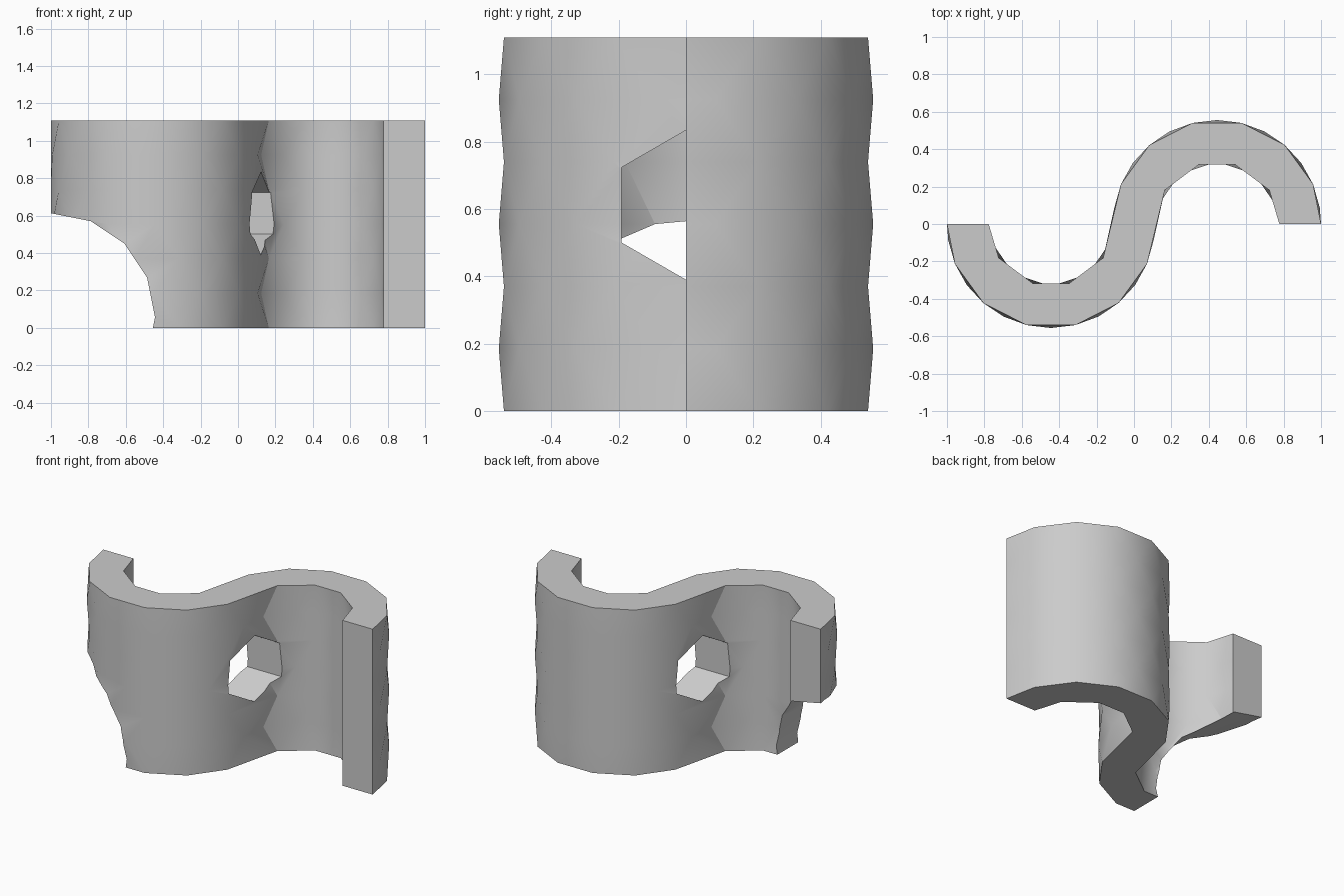
import bpy, bmesh
from math import sin, cos, pi, radians

if "Cube" in bpy.data.objects:
    bpy.data.objects.remove(bpy.data.objects["Cube"], do_unlink=True)

grey = bpy.data.materials.new("plain grey")
grey.use_nodes = True
grey.diffuse_color = (0.6, 0.6, 0.6, 1)
grey.node_tree.nodes["Principled BSDF"].inputs["Base Color"].default_value = (0.6, 0.6, 0.6, 1)

CENTRE, INNER, OUTER, HEIGHT, ROWS = 0.444, 0.333, 0.556, 1.11, 6


def finish(bm, name):
    bmesh.ops.recalc_face_normals(bm, faces=bm.faces[:])
    mesh = bpy.data.meshes.new(name)
    bm.to_mesh(mesh)
    bm.free()
    mesh.materials.append(grey)
    ob = bpy.data.objects.new(name, mesh)
    bpy.context.collection.objects.link(ob)
    return ob


def side_path(inner_angles, outer_angles):
    """One face of the S: inside of one bend, then outside of the other.
    Gives (distance along the path, x, y)."""
    path = []
    for a in map(radians, inner_angles):
        path.append((INNER * a, -CENTRE - INNER * cos(a), -INNER * sin(a)))
    for a in map(radians, outer_angles):
        path.append((INNER * pi + OUTER * a, CENTRE - OUTER * cos(a), OUTER * sin(a)))
    return path


def zip_rows(bm, low, high):
    """Triangulate between two rows of (distance, vertex)."""
    i = j = 0
    while i < len(low) - 1 or j < len(high) - 1:
        step_low = j == len(high) - 1 or (
            i < len(low) - 1 and low[i + 1][0] <= high[j + 1][0])
        if step_low:
            bm.faces.new((low[i][1], low[i + 1][1], high[j][1]))
            i += 1
        else:
            bm.faces.new((low[i][1], high[j + 1][1], high[j][1]))
            j += 1


# S-shaped wall with staggered rows of facets
even = side_path((0, 33, 73.5, 106.5, 147), (22.5, 49.5, 76.5, 103.5, 130.5, 157.5, 180))
odd = side_path((0, 16, 53, 90, 127, 164), (9, 36, 63, 90, 117, 144, 171, 180))
bm = bmesh.new()
sides = []
for turn in (1, -1):
    rows = []
    for k in range(ROWS + 1):
        z = HEIGHT * k / ROWS
        path = odd if k % 2 else even
        rows.append([(d, bm.verts.new((turn * x, turn * y, z))) for d, x, y in path])
    for low, high in zip(rows, rows[1:]):
        zip_rows(bm, low, high)
    sides.append([[v for d, v in row] for row in rows])
first, second = sides
for k in (0, ROWS):
    bm.faces.new(first[k] + second[k])
for a, b in ((first, second), (second, first)):
    bm.faces.new([row[-1] for row in a] + [row[0] for row in reversed(b)])
wall = finish(bm, "curved_wall")


def prism(name, outline, depth):
    """Closed prism from an outline moved along a depth vector."""
    bm = bmesh.new()
    face = bm.faces.new([bm.verts.new(p) for p in outline])
    moved = bmesh.ops.extrude_face_region(bm, geom=[face], use_keep_orig=True)["geom"]
    verts = [v for v in moved if isinstance(v, bmesh.types.BMVert)]
    bmesh.ops.translate(bm, verts=verts, vec=depth)
    ob = finish(bm, name)
    ob.hide_render = True
    return ob


# Six-sided window through the middle, round bite from the lower right corner
window = prism("window_cutter",
               [(-0.35, 0.222 * sin(k * pi / 3), 0.612 + 0.222 * cos(k * pi / 3))
                for k in range(6)], (0.7, 0, 0))
bite = prism("corner_cutter",
             [(-1 + OUTER * cos(k * pi / 8), -0.8, 0.057 + OUTER * sin(k * pi / 8))
              for k in range(16)], (0, 0.9, 0))

bpy.ops.object.select_all(action='DESELECT')
bpy.context.view_layer.objects.active = wall
wall.select_set(True)
for cutter in (window, bite):
    cut = wall.modifiers.new(cutter.name, 'BOOLEAN')
    cut.operation = 'DIFFERENCE'
    cut.solver = 'EXACT'
    cut.object = cutter
    bpy.ops.object.modifier_apply(modifier=cut.name)
    bpy.data.objects.remove(cutter, do_unlink=True)
bpy.ops.object.shade_smooth_by_angle(angle=radians(30))
